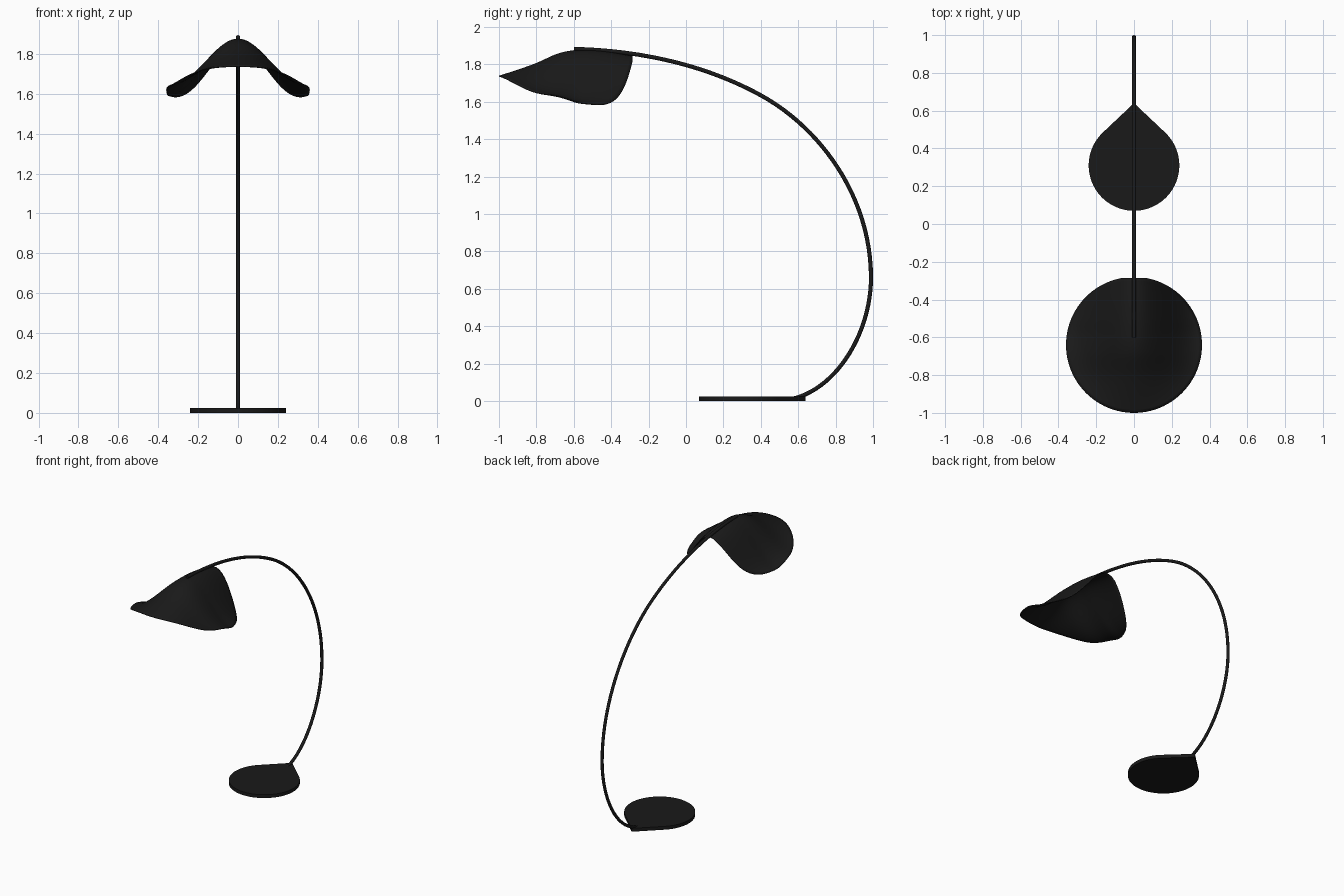
import bpy, bmesh, math
from mathutils import Vector

if "Cube" in bpy.data.objects:
    bpy.data.objects.remove(bpy.data.objects["Cube"])

mat = bpy.data.materials.new("black_metal")
mat.diffuse_color = (0.01, 0.01, 0.01, 1)
mat.use_nodes = True
mat.node_tree.nodes["Principled BSDF"].inputs["Base Color"].default_value = mat.diffuse_color


def add_mesh(name, bm):
    me = bpy.data.meshes.new(name)
    bm.to_mesh(me)
    bm.free()
    ob = bpy.data.objects.new(name, me)
    bpy.context.collection.objects.link(ob)
    me.materials.append(mat)
    return ob


def smooth(ob, angle=40):
    bpy.ops.object.select_all(action='DESELECT')
    bpy.context.view_layer.objects.active = ob
    ob.select_set(True)
    bpy.ops.object.shade_smooth_by_angle(angle=math.radians(angle))


def spline(pts, x):
    """Smooth cubic interpolation through (x, value) pairs."""
    n = len(pts)
    x = min(max(x, pts[0][0]), pts[-1][0])
    i = max(j for j in range(n - 1) if pts[j][0] <= x)

    def slope(j):
        a, b = pts[max(j - 1, 0)], pts[min(j + 1, n - 1)]
        return (b[1] - a[1]) / (b[0] - a[0])
    (x0, v0), (x1, v1) = pts[i], pts[i + 1]
    h = x1 - x0
    t = (x - x0) / h
    return ((2*t**3 - 3*t**2 + 1) * v0 + (t**3 - 2*t**2 + t) * h * slope(i)
            + (3*t**2 - 2*t**3) * v1 + (t**3 - t**2) * h * slope(i + 1))


# Base: teardrop plate, round at the front and pointed at the back
R, CY, TIP = 0.24, 0.31, 0.64
a0 = math.acos(R / (TIP - CY))          # tangent angle measured from +y
bm = bmesh.new()
outline = [bm.verts.new((0, TIP, 0))]
N = 72
for i in range(N + 1):
    a = a0 + (2 * math.pi - 2 * a0) * i / N
    outline.append(bm.verts.new((-R * math.sin(a), CY + R * math.cos(a), 0)))
face = bm.faces.new(outline)
ext = bmesh.ops.extrude_face_region(bm, geom=[face])
bmesh.ops.translate(bm, vec=(0, 0, 0.025),
                    verts=[v for v in ext["geom"] if isinstance(v, bmesh.types.BMVert)])
bmesh.ops.recalc_face_normals(bm, faces=bm.faces)
smooth(add_mesh("base", bm), 30)

# Stem: one sweeping tube from the base to the top of the shade
cu = bpy.data.curves.new("stem", 'CURVE')
cu.dimensions = '3D'
cu.bevel_depth = 0.011
cu.bevel_resolution = 4
cu.resolution_u = 24
cu.use_fill_caps = True
cu.materials.append(mat)
sp = cu.splines.new('BEZIER')
path = [  # left handle, point, right handle as (y, z)
    ((0.52, 0.01), (0.58, 0.015), (0.82, 0.08)),
    ((0.989, 0.38), (0.989, 0.66), (0.989, 1.09)),
    ((0.72, 1.46), (0.40, 1.635), (0.10, 1.80)),
    ((-0.25, 1.875), (-0.60, 1.883), (-0.70, 1.883)),
]
sp.bezier_points.add(len(path) - 1)
for bp, (l, c, r) in zip(sp.bezier_points, path):
    bp.handle_left_type = bp.handle_right_type = 'FREE'
    bp.handle_left, bp.co, bp.handle_right = [Vector((0, *p)) for p in (l, c, r)]
bpy.context.collection.objects.link(bpy.data.objects.new("stem", cu))

# Shade: thin round sheet folded over the stem like a saddle
ridge = [(-1, 1.74), (-0.9, 1.772), (-0.8, 1.808), (-0.7, 1.853), (-0.65, 1.868),
         (-0.6, 1.875), (-0.5, 1.875), (-0.4, 1.865), (-0.28, 1.845)]
drop = [(-1, 0.04), (-0.9, 0.10), (-0.8, 0.16), (-0.6, 0.27),
        (-0.5, 0.29), (-0.4, 0.313), (-0.28, 0.36)]
SR, SY = 0.36, -0.64


def shade_point(r, a):
    x = r * math.sin(a)
    y = SY - r * math.cos(a)
    if y > SY:                           # slightly flattened back edge
        y = min(y, SY + 0.355 * r / SR)
    bell = (1 - math.cos(math.pi * x / SR)) / 2
    return (x, y, spline(ridge, y) - bell * spline(drop, y))


RINGS, SEG = 20, 96
bm = bmesh.new()
centre = bm.verts.new(shade_point(0, 0))
rings = [[bm.verts.new(shade_point(SR * k / RINGS, 2 * math.pi * j / SEG))
          for j in range(SEG)] for k in range(1, RINGS + 1)]
for j in range(SEG):
    n = (j + 1) % SEG
    bm.faces.new((centre, rings[0][j], rings[0][n]))
    for inner, outer in zip(rings, rings[1:]):
        bm.faces.new((inner[j], outer[j], outer[n], inner[n]))
shade = add_mesh("shade", bm)
smooth(shade, 40)
sol = shade.modifiers.new("thickness", 'SOLIDIFY')
sol.thickness = 0.006
sol.offset = -1
